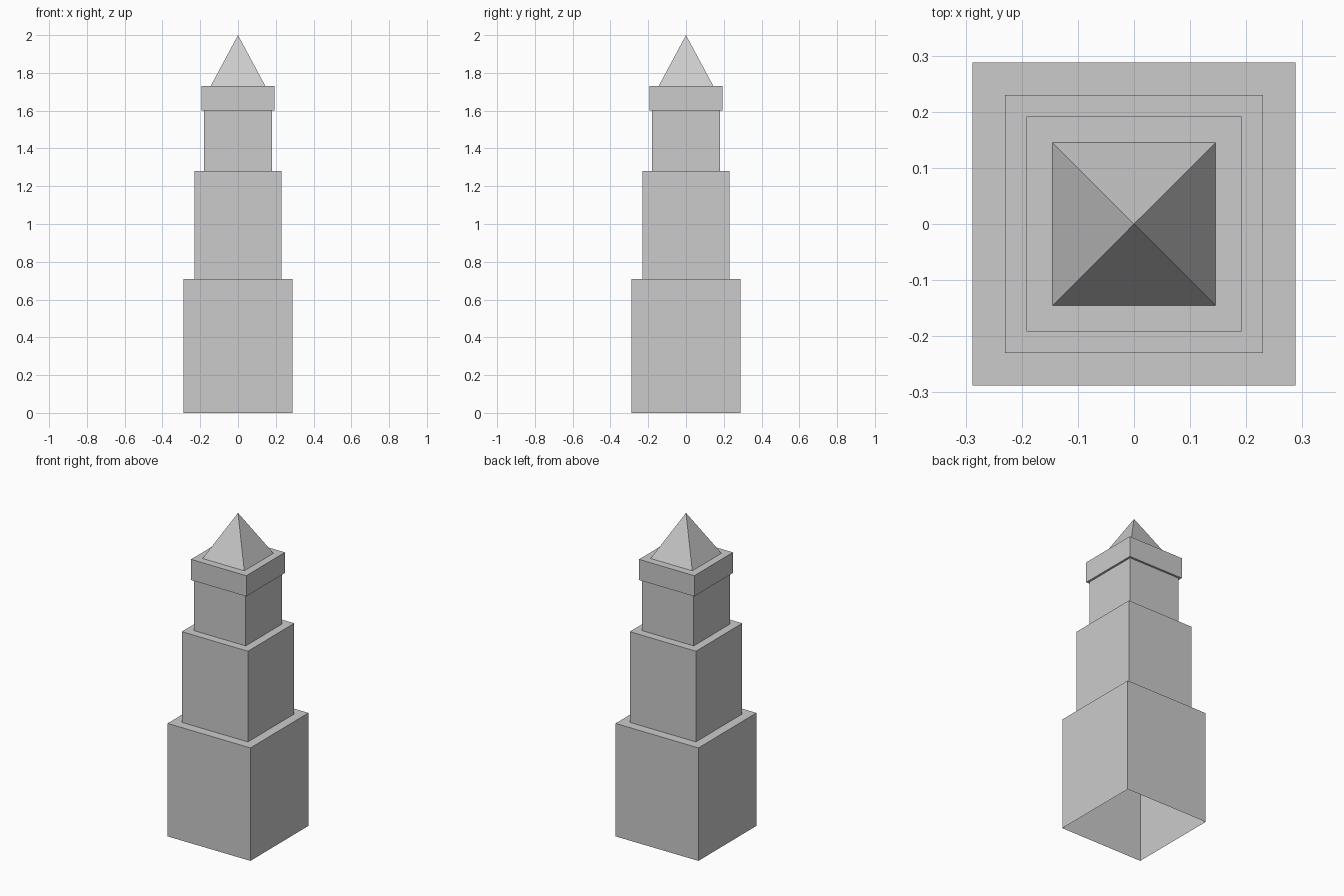
import bpy
import bmesh

cube = bpy.data.objects.get("Cube")
if cube:
    bpy.data.objects.remove(cube, do_unlink=True)

stone = bpy.data.materials.new("pale_grey_stone")
stone.use_nodes = True
colour = (0.6, 0.6, 0.6, 1)
stone.diffuse_color = colour
stone.node_tree.nodes["Principled BSDF"].inputs["Base Color"].default_value = colour


def square_shell(name, profile):
    """Open shell of square rings from (half width, height) pairs; zero width is an apex."""
    bm = bmesh.new()
    previous = None
    for half, z in profile:
        if half == 0:
            ring = [bm.verts.new((0, 0, z))] * 4
        else:
            ring = [bm.verts.new((sx * half, sy * half, z))
                    for sx, sy in ((-1, -1), (1, -1), (1, 1), (-1, 1))]
        if previous:
            for i in range(4):
                j = (i + 1) % 4
                corners = [previous[i], previous[j], ring[j], ring[i]]
                bm.faces.new(list(dict.fromkeys(corners)))
        previous = ring
    mesh = bpy.data.meshes.new(name)
    bm.to_mesh(mesh)
    bm.free()
    mesh.materials.append(stone)
    obj = bpy.data.objects.new(name, mesh)
    bpy.context.collection.objects.link(obj)
    return obj


# Stepped tiers, hollow and open underneath, each with its ledge
BASE, MIDDLE, UPPER, CAP, SPIRE = 0.288, 0.23, 0.179, 0.192, 0.145
square_shell("base_tier", [(BASE, 0), (BASE, 0.71), (MIDDLE, 0.71)])
square_shell("middle_tier", [(MIDDLE, 0.71), (MIDDLE, 1.28), (UPPER, 1.28)])
square_shell("upper_tier", [(UPPER, 1.28), (UPPER, 1.6)])

# Overhanging cap and pointed roof
square_shell("cap_block", [(UPPER, 1.6), (CAP, 1.6), (CAP, 1.73), (SPIRE, 1.73)])
square_shell("pyramid_roof", [(SPIRE, 1.73), (0, 2)])
